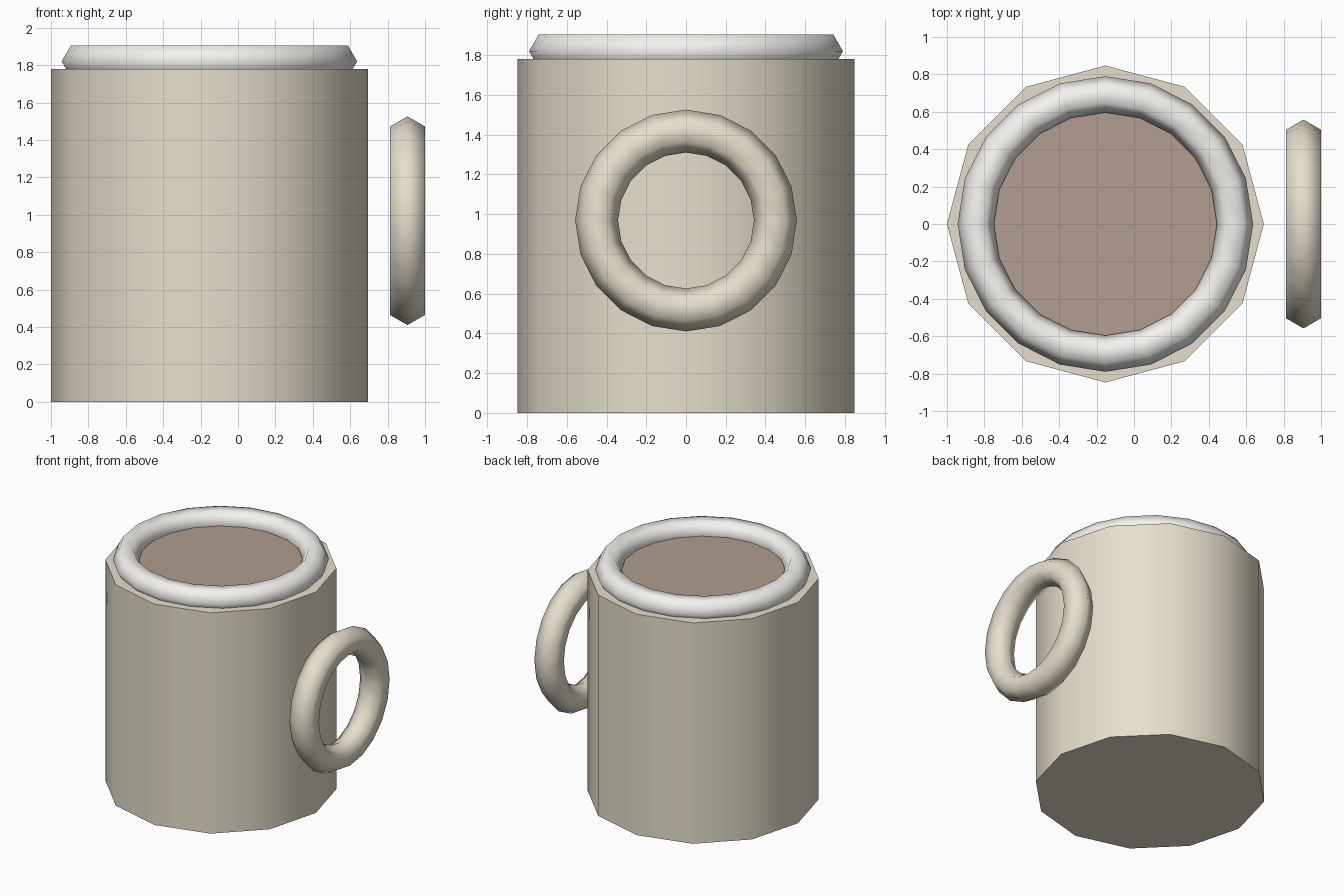
import bpy
from math import radians

if "Cube" in bpy.data.objects:
    bpy.data.objects.remove(bpy.data.objects["Cube"])

CX = -0.153  # axis of the mug body


def material(name, rgb):
    m = bpy.data.materials.new(name)
    m.diffuse_color = (*rgb, 1)
    m.use_nodes = True
    m.node_tree.nodes["Principled BSDF"].inputs["Base Color"].default_value = m.diffuse_color
    return m


def finish(name, mat, angle):
    ob = bpy.context.object
    ob.name = name
    ob.data.materials.append(mat)
    bpy.ops.object.shade_smooth_by_angle(angle=radians(angle))


def cylinder(name, sides, radius, z0, z1, mat):
    bpy.ops.mesh.primitive_cylinder_add(vertices=sides, radius=radius, depth=z1 - z0,
                                        location=(CX, 0, (z0 + z1) / 2))
    finish(name, mat, 40)


def ring(name, loc, rot, major, minor, mat):
    bpy.ops.mesh.primitive_torus_add(major_segments=20, minor_segments=6,
                                     major_radius=major, minor_radius=minor,
                                     location=loc, rotation=rot)
    finish(name, mat, 80)


clay = material("clay", (0.80, 0.74, 0.61))
white = material("white_glaze", (0.90, 0.89, 0.86))
brown = material("coffee_brown", (0.44, 0.34, 0.28))

# twelve-sided body
cylinder("mug_body", 12, 0.847, 0, 1.78, clay)

# drink surface just above the body top
cylinder("drink", 20, 0.66, 1.74, 1.805, brown)

# rounded lip
ring("rim", (CX, 0, 1.82), (0, 0, 0), 0.693, 0.097, white)

# upright ring handle
ring("handle", (0.906, 0, 0.968), (0, radians(90), 0), 0.45, 0.108, clay)
